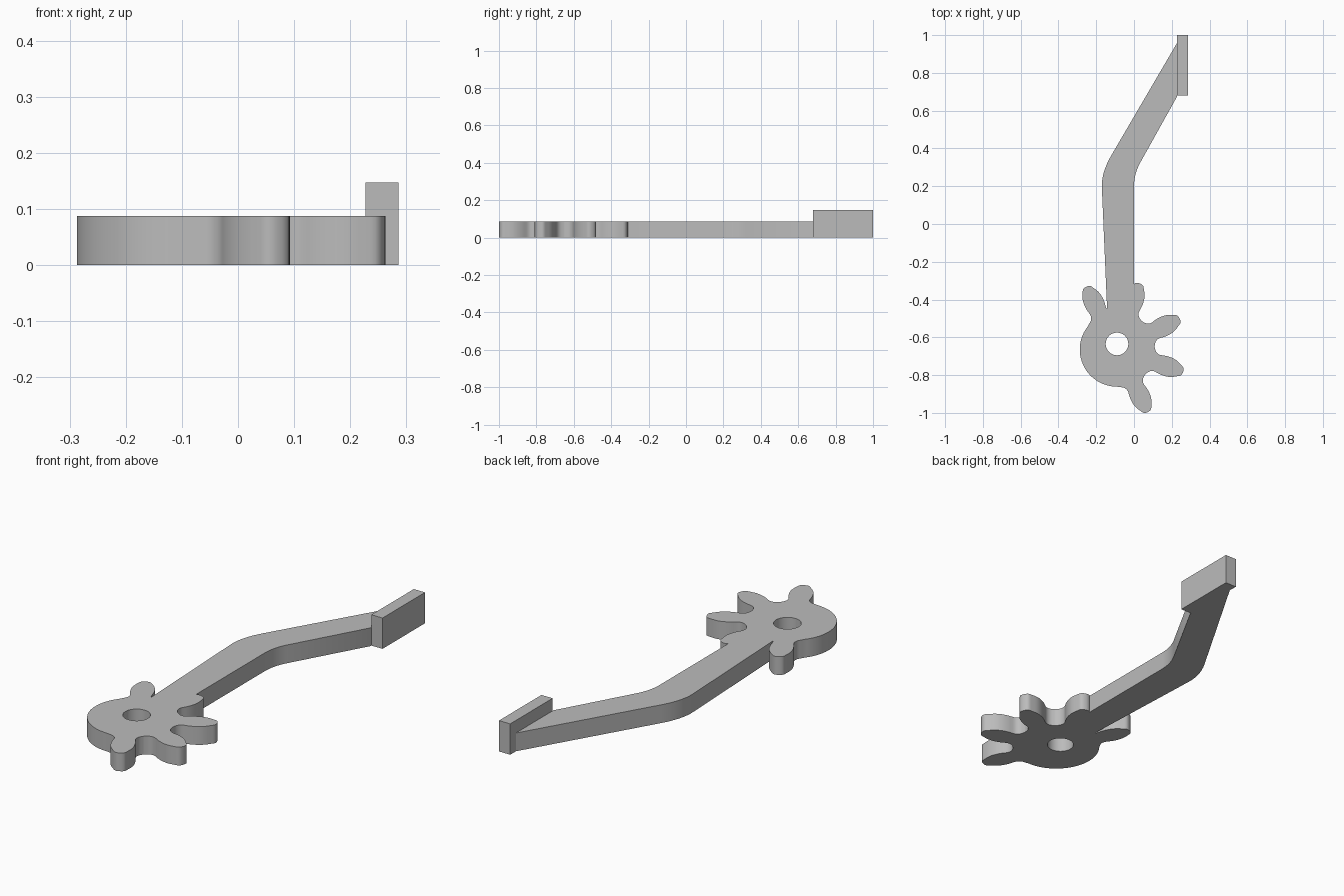
import bpy, bmesh
from math import sin, cos, radians
from mathutils import Vector

default = bpy.data.objects.get("Cube")
if default:
    bpy.data.objects.remove(default, do_unlink=True)

THICK = 0.087
GEAR = Vector((-0.09, -0.664))

grey = bpy.data.materials.new("plain_grey")
grey.use_nodes = True
colour = (0.5, 0.5, 0.5, 1)
grey.diffuse_color = colour
grey.node_tree.nodes["Principled BSDF"].inputs["Base Color"].default_value = colour


def extrude(name, outline, z0, z1):
    """Solid prism from a closed flat outline."""
    bm = bmesh.new()
    face = bm.faces.new([bm.verts.new((p[0], p[1], z0)) for p in outline])
    new = bmesh.ops.extrude_face_region(bm, geom=[face])["geom"]
    verts = [v for v in new if isinstance(v, bmesh.types.BMVert)]
    bmesh.ops.translate(bm, verts=verts, vec=(0, 0, z1 - z0))
    bmesh.ops.recalc_face_normals(bm, faces=bm.faces)
    mesh = bpy.data.meshes.new(name)
    bm.to_mesh(mesh)
    bm.free()
    mesh.materials.append(grey)
    obj = bpy.data.objects.new(name, mesh)
    bpy.context.collection.objects.link(obj)
    return obj


def polar(radius, degrees, centre=GEAR):
    a = radians(degrees)
    return centre + Vector((cos(a), sin(a))) * radius


def smooth_loop(pts, steps=3):
    """Closed spline through the points."""
    out, n = [], len(pts)
    for i in range(n):
        a, b, c, d = (pts[(i + k) % n] for k in (-1, 0, 1, 2))
        for s in range(steps):
            t = s / steps
            out.append(0.5 * (2 * b + (c - a) * t + (2 * a - 5 * b + 4 * c - d) * t * t
                              + (3 * b - a - 3 * c + d) * t ** 3))
    return out


def bend(p, c, q, n=8):
    """Rounded corner from p to q, pulled toward c."""
    p, c, q = Vector(p), Vector(c), Vector(q)
    return [p * (1 - t) ** 2 + c * 2 * t * (1 - t) + q * t * t
            for t in (i / n for i in range(n + 1))]


def boolean(obj, other, operation):
    mod = obj.modifiers.new(operation.lower(), "BOOLEAN")
    mod.operation, mod.object, mod.solver = operation, other, "EXACT"
    bpy.context.view_layer.objects.active = obj
    bpy.ops.object.modifier_apply(modifier=mod.name)
    bpy.data.objects.remove(other, do_unlink=True)


# Toothed wheel: five teeth, then a plain round rim
half_tooth = [(0.187, 0.072), (0.2, 0.055), (0.222, 0.046), (0.255, 0.051),
              (0.285, 0.052), (0.315, 0.047), (0.345, 0.033), (0.367, 0.017)]
tooth = [(r, -t) for r, t in half_tooth] + half_tooth[::-1]
rim = []
for k in range(5):
    a = radians(-63.8 + 45 * k)
    along, across = Vector((cos(a), sin(a))), Vector((-sin(a), cos(a)))
    rim += [GEAR + along * r + across * t for r, t in tooth]
rim += [polar(0.197, d) for d in range(143, 272, 6)]
wheel = extrude("toothed_wheel_and_arm", smooth_loop(rim), 0, THICK)

# Bent arm joined to the wheel
outer = bend((-0.17, 0.19), (-0.174, 0.27), (-0.122, 0.36))
inner = bend((0.032, 0.323), (0, 0.265), (0, 0.2))
arm = extrude("arm", [(-0.139, -0.53)] + outer + [(0.227, 0.957), (0.227, 0.673)]
              + inner + [(0, -0.53)], 0, THICK)
boolean(wheel, arm, "UNION")

# Pivot hole
pivot = Vector((-0.09, -0.635))
hole = extrude("hole_cutter", [polar(0.06, d, pivot) for d in range(0, 360, 10)], -0.1, 0.2)
hole.hide_render = True
boolean(wheel, hole, "DIFFERENCE")

# Upright plate at the end of the arm
extrude("end_plate", [(0.227, 0.68), (0.286, 0.68), (0.286, 1), (0.227, 1)], 0, 0.147)

# Smooth curved walls, sharp rims
bpy.ops.object.select_all(action="DESELECT")
wheel.select_set(True)
bpy.context.view_layer.objects.active = wheel
bpy.ops.object.shade_smooth_by_angle(angle=radians(30))
